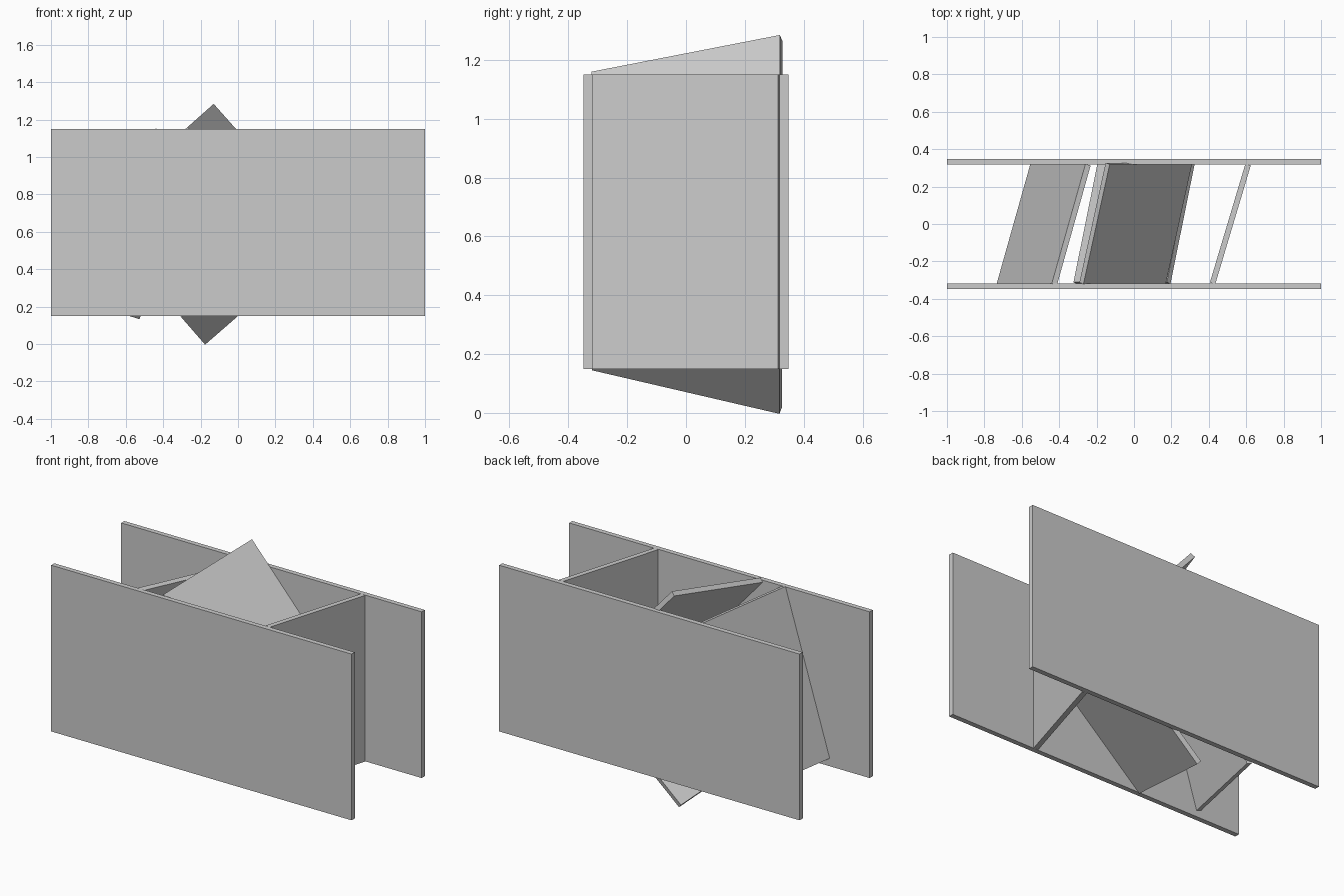
import bpy
from mathutils import Vector, Matrix

if "Cube" in bpy.data.objects:
    bpy.data.objects.remove(bpy.data.objects["Cube"])

T = 0.03  # sheet thickness


def sheet(name, centre, across, up, width, height, thick=T):
    """Flat rectangular sheet spanned by the directions 'up' and 'across'."""
    v = Vector(up).normalized()
    u = Vector(across)
    u = (u - v * u.dot(v)).normalized()
    n = u.cross(v)
    bpy.ops.mesh.primitive_cube_add(size=1)
    ob = bpy.context.object
    ob.name = name
    m = Matrix((n * thick, u * width, v * height)).transposed()
    ob.data.transform(m.to_4x4())
    ob.location = centre
    return ob


# outer walls
for name, y in (("front_wall", -0.333), ("back_wall", 0.333)):
    sheet(name, (0, y, 0.65), (1, 0, 0), (0, 0, 1), 2.0, 1.0)

# upright divider on the right
sheet("right_divider", (0.515, 0, 0.65), (0.19, 0.635, 0), (0, 0, 1), 0.663, 1.0)

# leaning divider on the left
sheet("left_divider", (-0.483, -0.003, 0.643), (0.18, 0.64, -0.056), (0.295, 0, 0.957), 0.667, 1.0)

# pair of sloping square panels in the middle
sheet("upper_panel", (0.009, 0.003, 0.965), (0.14, 0.64, 0.125), (-0.44, 0, 0.495), 0.667, 0.662)
sheet("lower_panel", (0.0, 0.003, 0.299), (0.13, 0.64, -0.148), (0.5, 0, 0.435), 0.667, 0.662)
